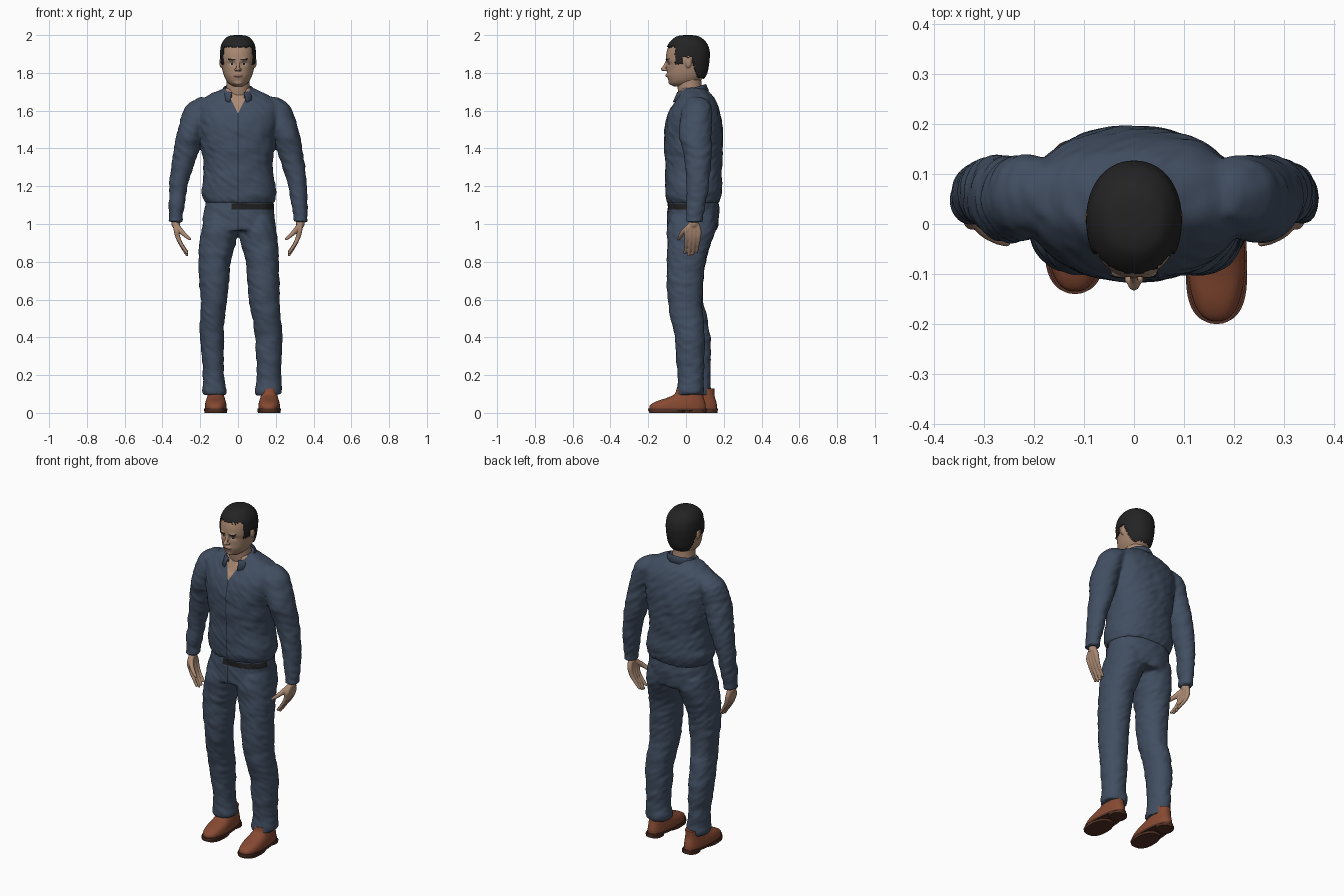
import bpy, bmesh, math, random
from mathutils import Vector, Matrix, noise

random.seed(4)
if "Cube" in bpy.data.objects:
    bpy.data.objects.remove(bpy.data.objects["Cube"])
CM = 0.01
made = []


def material(name, *rgb):
    m = bpy.data.materials.new(name)
    m.use_nodes = True
    m.diffuse_color = (*rgb, 1)
    m.node_tree.nodes["Principled BSDF"].inputs["Base Color"].default_value = (*rgb, 1)
    return m


denim = material("navy denim", .053, .076, .12)
seam = material("dark seam", .02, .028, .045)
skin = material("skin", .4, .25, .17)
hair_mat = material("black hair", .018, .017, .017)
leather = material("brown leather", .24, .068, .032)
sole_mat = material("dark brown sole", .085, .03, .018)
belt_mat = material("black belt", .014, .014, .015)
lip_mat = material("lips", .3, .15, .11)
eye_mat = material("eye white", .42, .38, .35)


def spline(rows, steps):
    """Smoothly interpolate between table rows."""
    out, last = [], len(rows) - 1
    for i in range(last):
        near = [rows[min(max(j, 0), last)] for j in range(i - 1, i + 3)]
        for k in range(steps):
            t = k / steps
            out.append([.5 * (2 * q + (r - p) * t + (2 * p - 5 * q + 4 * r - s) * t * t
                              + (3 * q - p - 3 * r + s) * t ** 3) for p, q, r, s in zip(*near)])
    return out + [rows[-1]]


def loft(bm, rows, power=2.2, seg=48, steps=5, side=1):
    """Skin rings given as height, centre x, centre y, half width, half depth."""
    rings = []
    for z, cx, cy, rx, ry in spline(rows, steps):
        ring = []
        for i in range(seg):
            a = math.tau * i / seg
            c, s = math.cos(a), math.sin(a)
            x = cx + rx * math.copysign(abs(c) ** (2 / power), c)
            y = cy + ry * math.copysign(abs(s) ** (2 / power), s)
            ring.append(bm.verts.new((side * x * CM, y * CM, z * CM)))
        rings.append(ring)
    for low, high in zip(rings, rings[1:]):
        for i in range(seg):
            j = (i + 1) % seg
            bm.faces.new((low[i], low[j], high[j], high[i]))
    bm.faces.new(rings[0])
    bm.faces.new(rings[-1])


def span(rows, cx=0, y0=0):
    """Turn height, front, back, half width into ring rows."""
    return [(z, cx, y0 + (f + b) / 2, w, (b - f) / 2) for z, f, b, w in rows]


def blob(bm, centre, size):
    m = Matrix.Translation(Vector(centre) * CM) @ Matrix.Diagonal((*(Vector(size) * CM), 1))
    bmesh.ops.create_icosphere(bm, subdivisions=2, radius=1, matrix=m)


def limb(bm, points, side=1):
    """Tapered tube of overlapping balls through x, y, z, radius."""
    for x, y, z, r in spline(points, 7):
        blob(bm, (side * x, y, z), (r, r, r))


def finish(bm, name, *mats):
    bmesh.ops.recalc_face_normals(bm, faces=bm.faces)
    mesh = bpy.data.meshes.new(name)
    bm.to_mesh(mesh)
    bm.free()
    for m in mats:
        mesh.materials.append(m)
    obj = bpy.data.objects.new(name, mesh)
    bpy.context.collection.objects.link(obj)
    made.append(obj)
    return obj


def fuse(bm, name, voxel, passes, mats, warp=None, cuts=(), rule=None):
    """Merge overlapping pieces, soften, then sculpt and colour by rules."""
    obj = finish(bm, name, *mats)
    remesh = obj.modifiers.new("Union", "REMESH")
    remesh.mode, remesh.voxel_size = "VOXEL", voxel
    soften = obj.modifiers.new("Soften", "SMOOTH")
    soften.iterations = passes
    bpy.context.view_layer.update()
    deps = bpy.context.evaluated_depsgraph_get()
    mesh = bpy.data.meshes.new_from_object(obj.evaluated_get(deps))
    obj.modifiers.clear()
    obj.data = mesh
    mesh.name = name
    mesh.materials.clear()
    for m in mats:
        mesh.materials.append(m)
    bm = bmesh.new()
    bm.from_mesh(mesh)
    bm.normal_update()
    if warp:
        for v in bm.verts:
            warp(v)
    for point, normal in cuts:
        front = [f for f in bm.faces if f.calc_center_median().y < .03]
        geom = front + list({e for f in front for e in f.edges}) + list({v for f in front for v in f.verts})
        bmesh.ops.bisect_plane(bm, geom=geom, plane_co=point, plane_no=normal)
    for f in bm.faces:
        f.material_index = rule(f.calc_center_median()) if rule else 0
    bm.to_mesh(mesh)
    bm.free()
    return obj


def wrinkle(v):
    x, y, z = v.co
    broad = noise.noise(Vector((x * 9, y * 9, z * 14)))
    fine = noise.noise(Vector((x * 20, y * 20, z * 38 + x * 25)))
    v.co += v.normal * (.004 * broad + .004 * fine)


# Shirt: torso and two sleeves, open in a V at the neck with a front seam
bm = bmesh.new()
loft(bm, [(111, .7, 4, 18, 13.6), (114, .7, 4, 19.2, 14.6), (118, .5, 4.2, 19.9, 15), (123, .4, 4, 19, 15),
          (131, 0, 4, 18.2, 14.9), (140, 0, 4, 19.3, 15.4), (150, 0, 4, 20.5, 15.4), (158, 0, 4.2, 22, 13.9),
          (164, 0, 4.8, 21, 11.3), (168, 0, 5, 16, 9), (171, 0, 4, 9.5, 7), (172, 0, 3.5, 7.5, 6.5)], 2.3, 64)
for side in (1, -1):
    loft(bm, [(167, 16, 5.5, 5, 4), (164, 19, 6, 6.5, 6.5), (160, 21, 5.8, 7.8, 8), (147, 25.4, 4.8, 7.2, 8.6),
              (139, 27.3, 6, 6.8, 7.8), (124, 30.8, 6.3, 5.3, 6.2), (110, 32.5, 5.2, 4.3, 5.2),
              (104, 33, 4.6, 3.7, 4.6), (101, 33.1, 4.4, 3.9, 4.7)], 2, 32, side=side)
fuse(bm, "shirt", .008, 5, (denim, skin, seam), wrinkle,
     [((0, 0, 1.585), (2, 0, -1)), ((0, 0, 1.585), (2, 0, 1)), ((-.003, 0, 0), (1, 0, 0)), ((.003, 0, 0), (1, 0, 0))],
     lambda c: 0 if c.y > 0 else 1 if 2 * abs(c.x) < c.z - 1.585 else 2 if abs(c.x) < .003 else 0)

# Trousers: pelvis and two legs, with the belt and fly as cut faces
bm = bmesh.new()
loft(bm, [(115, .6, 4, 17.3, 13), (110, .6, 3.9, 18.2, 13.6), (105, .5, 3.7, 18.7, 13.6),
          (99, .4, 3.4, 19.6, 13.5), (96.5, .4, 3, 19, 12.8)], 2.3, 64)
left_leg = [(104, 10, 3.6, 9.3, 12), (97, 10.4, 2.8, 9.9, 12.8), (90, 11.4, 1.6, 9.9, 11.6), (80, 12.8, 0, 8.8, 10),
            (70, 13.4, -.5, 8.5, 9.6), (60, 13.8, -.5, 8.2, 9), (50, 15.1, .5, 7.6, 8.6), (40, 16.2, 2, 7.3, 8),
            (28, 16.3, 2.3, 6.7, 7.4), (18, 16.3, 2.4, 6.3, 6.8), (12, 16.3, 2.2, 7.2, 7.3), (9.5, 16.3, 2.2, 6.6, 7)]
right_leg = [(104, 9, 3.6, 9.3, 12), (97, 9.6, 2.8, 9.8, 12.8), (90, 10.8, 1.8, 9.6, 11.6), (80, 12.5, .4, 8.6, 10),
             (70, 12.7, 0, 7.8, 9.4), (60, 12.8, .4, 6.9, 8.8), (50, 13.5, 2.4, 6.5, 8.8), (40, 13.8, 4.5, 6.3, 8.5),
             (28, 13.3, 5.4, 5.8, 7.7), (18, 12.8, 5.8, 5.6, 7), (12, 12.4, 5.6, 6.5, 7.4), (9.5, 12.2, 5.6, 6, 7)]
loft(bm, left_leg, 2.2, 40)
loft(bm, right_leg, 2.2, 40, side=-1)


def trouser_colour(c):
    if -.035 < c.x and c.y < .01 and 1.078 < c.z < 1.108:
        return 1
    return 2 if abs(c.x) < .003 and c.y < -.03 and .97 < c.z < 1.078 else 0


fuse(bm, "trousers", .008, 4, (denim, belt_mat, seam), wrinkle,
     [((0, 0, 1.078), (0, 0, 1)), ((0, 0, 1.108), (0, 0, 1)), ((-.035, 0, 0), (1, 0, 0)),
      ((-.003, 0, 0), (1, 0, 0)), ((.003, 0, 0), (1, 0, 0))], trouser_colour)

# Collar: a folded strip that falls to two points beside the V
bm = bmesh.new()
strips = []
for i in range(41):
    a = math.radians(-155 + 7.75 * i)
    front = (1 - math.cos(a)) / 2
    strip = []
    for r, drop in ((7.4, 4), (7.5, 0), (8, -.3), (9.6 + front, 3.4 + 1.8 * front ** 4)):
        strip.append(bm.verts.new((r * math.sin(a) * CM, (2.6 + r * math.cos(a)) * CM,
                                   (173.8 - 4.5 * front - drop) * CM)))
    strips.append(strip)
for s, t in zip(strips, strips[1:]):
    for k in range(3):
        bm.faces.new((s[k], t[k], t[k + 1], s[k + 1]))
collar = finish(bm, "collar", denim)
collar.modifiers.new("Cloth", "SOLIDIFY").thickness = .006

# Neck
bm = bmesh.new()
loft(bm, [(164, 0, 3, 6.5, 6), (170, 0, 2.2, 6.2, 6.4), (175, 0, 1.8, 6, 6.3), (182, 0, 2, 6, 6)], 2, 40)
finish(bm, "neck", skin)

# Head with nose, lips and ears fused in
skull = span([(172.8, -6.5, 5, 2.5), (174.2, -8.6, 6, 4.6), (176, -9.3, 8, 6.2), (178.5, -10, 10, 7.4),
              (181, -10, 11, 8.1), (184.5, -10.2, 11.6, 8.6), (187, -10.7, 11.9, 8.9), (191, -10.3, 12, 8.9),
              (195, -8.8, 10.8, 8.2), (198, -6, 8, 6.2), (199.1, -3.4, 5.4, 4), (199.4, -.5, 2.5, 1.2)])
bm = bmesh.new()
loft(bm, skull, 2.15, 64)
limb(bm, [(0, -10.1, 186, .8), (0, -11.2, 183.6, .9), (0, -12.2, 182, 1.2)])
blob(bm, (0, -9.9, 178.6), (2.4, 1.1, .9))
blob(bm, (0, -8.3, 174.9), (2.2, 1, 1.2))
for side in (1, -1):
    blob(bm, (side * 1.2, -11, 181.6), (.8, 1, .8))
    blob(bm, (side * 3, -10.1, 187), (2.2, .8, .7))
    blob(bm, (side * 8.9, 1.2, 185.6), (1, 1.8, 3))


def sockets(v):
    if v.co.y < -.04:
        d = ((abs(v.co.x) - .032) / .018) ** 2 + ((v.co.z - 1.85) / .012) ** 2
        v.co.y += .007 * math.exp(-d)


def face_colour(c):
    x, z = abs(c.x), c.z
    if c.y > -.04:
        return 0
    if abs(z - 1.871 - .1 * (x - .03)) < .0035 and .014 < x < .052:
        return 1
    if ((x - .032) / .014) ** 2 + ((z - 1.849) / .006) ** 2 < 1:
        return 1 if abs(x - .032) < .006 or z > 1.852 else 2
    return 3 if (x / .025) ** 2 + ((z - 1.786) / .008) ** 2 < 1 else 0


fuse(bm, "head", .0035, 4, (skin, hair_mat, eye_mat, lip_mat), sockets, (), face_colour)


# Hair: the skull surface trimmed to a ragged hairline and thickened
def hairline(y):
    if y < -.055:
        return 1.937
    if y < -.015:
        return 1.847
    return 1.885 if y < .03 else max(1.775, 1.87 - 3 * (y - .03))


bm = bmesh.new()
loft(bm, skull, 2.15, 96, 8)
bald = []
for f in bm.faces:
    c = f.calc_center_median()
    if c.z < hairline(c.y) + random.uniform(-.005, .005):
        bald.append(f)
bmesh.ops.delete(bm, geom=bald, context="FACES")
hair = finish(bm, "hair", hair_mat)
shell = hair.modifiers.new("Thickness", "SOLIDIFY")
shell.thickness, shell.offset = .006, 1

# Hands: palm, four curled fingers and a thumb
for side, label in ((1, "left"), (-1, "right")):
    bm = bmesh.new()
    limb(bm, [(33, 4.4, 105, 2.5), (33, 4.2, 100, 2.4)], side)
    for i in range(4):
        y, low = .4 + 2.1 * i, abs(i - 1.3)
        limb(bm, [(33, 3 + .8 * i, 100, 1.6), (32.6, y, 96.5, 1.5), (31.8, y, 93, 1.3),
                  (30, y - .4, 88.5 + .5 * low, 1), (27, y - 1, 83.2 + 1.2 * low, .8)], side)
    limb(bm, [(32.4, 2, 99, 1.6), (30, -1.2, 96, 1.4), (27.4, -3, 93.6, 1.1), (25.4, -3.8, 92, .8)], side)
    fuse(bm, label + "_hand", .004, 3, (skin,))

# Shoes: leather upper over a welt, forefoot sole and heel
for label, cx, toe in (("left", 16.5, -20), ("right", -11.8, -14)):
    parts = {"upper": [(2, .6, 30.4, 5.8), (4, .9, 30.4, 5.8), (6, 4, 30, 5.5), (8, 10, 29.4, 5),
                       (10, 14, 29, 4.6), (13, 15, 29, 4.6)],
             "welt": [(1.2, 0, 31, 6.2), (2.4, 0, 31, 6.2)],
             "forefoot_sole": [(0, .6, 19, 6), (1.3, .2, 19.5, 6.1)],
             "heel": [(0, 21.5, 30.7, 5.4), (1.3, 21.5, 30.8, 5.5)]}
    for part, rows in parts.items():
        bm = bmesh.new()
        loft(bm, span(rows, cx, toe), 2.5, 48, 4 if part == "upper" else 1)
        for v in bm.verts:
            back = max(0, (v.co.y / CM - toe - 12) / 18)
            v.co.x = cx * CM + (v.co.x - cx * CM) * (1 - .16 * back)
        finish(bm, f"{label}_shoe_{part}", leather if part == "upper" else sole_mat)

# Smooth shading with crisp sole edges
bpy.ops.object.select_all(action="DESELECT")
for obj in made:
    obj.select_set(True)
bpy.context.view_layer.objects.active = made[0]
bpy.ops.object.shade_smooth_by_angle(angle=math.radians(45))
